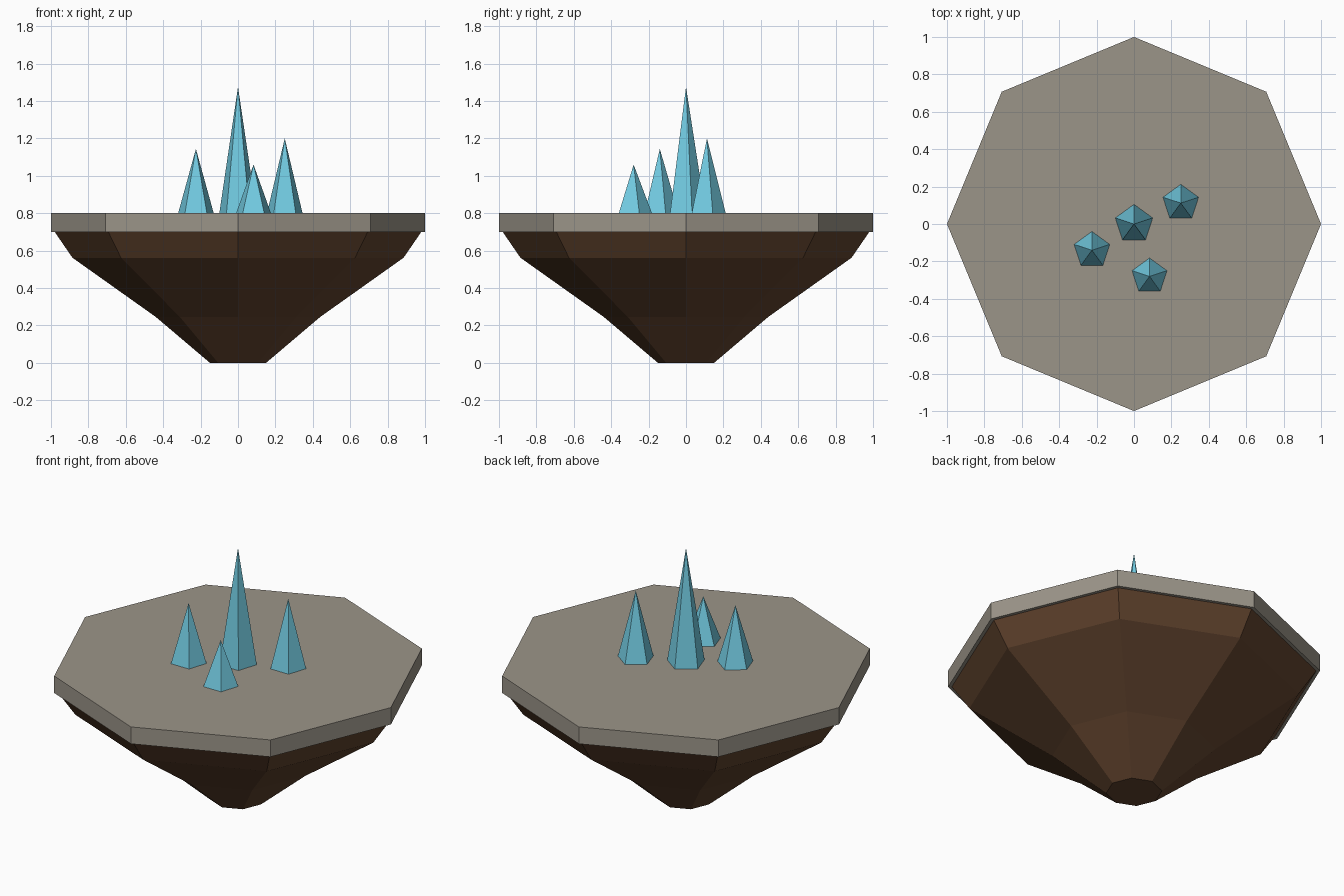
import bpy, bmesh
from math import sin, cos, pi, radians

if "Cube" in bpy.data.objects:
    bpy.data.objects.remove(bpy.data.objects["Cube"])


def material(name, rgb):
    mat = bpy.data.materials.new(name)
    mat.diffuse_color = (*rgb, 1)
    mat.use_nodes = True
    mat.node_tree.nodes["Principled BSDF"].inputs["Base Color"].default_value = mat.diffuse_color
    return mat


def stacked_rings(name, rings, sides, start, mat, centre=(0, 0)):
    """Flat-faced solid from (radius, z) rings; a zero radius makes a point."""
    bm = bmesh.new()
    loops = []
    for r, z in rings:
        count = sides if r else 1
        loops.append([bm.verts.new((r * cos(start + 2 * pi * i / sides),
                                    r * sin(start + 2 * pi * i / sides), z))
                      for i in range(count)])
    for low, high in zip(loops, loops[1:]):
        for i in range(sides):
            j = (i + 1) % sides
            if len(high) == 1:
                bm.faces.new((low[i], low[j], high[0]))
            else:
                bm.faces.new((low[i], low[j], high[j], high[i]))
    bm.faces.new(loops[0][::-1])
    if len(loops[-1]) > 1:
        bm.faces.new(loops[-1])
    mesh = bpy.data.meshes.new(name)
    bm.to_mesh(mesh)
    bm.free()
    mesh.materials.append(mat)
    obj = bpy.data.objects.new(name, mesh)
    obj.location = (*centre, 0)
    bpy.context.collection.objects.link(obj)
    return obj


stone = material("stone", (0.33, 0.30, 0.25))
earth = material("earth", (0.12, 0.057, 0.027))
crystal = material("crystal", (0.17, 0.60, 0.76))

# Octagonal stone top
stacked_rings("stone_slab", [(1.0, 0.70), (1.0, 0.80)], 8, 0, stone)

# Tapering earth underside
stacked_rings("earth_underside",
              [(0.15, 0), (0.44, 0.246), (0.885, 0.562), (0.98, 0.70)], 8, 0, earth)

# Five-sided crystal spikes: x, y, radius, tip height
spikes = [(0, 0, 0.105, 1.476), (0.25, 0.112, 0.10, 1.20),
          (-0.225, -0.14, 0.10, 1.144), (0.083, -0.28, 0.098, 1.06)]
for n, (x, y, r, tip) in enumerate(spikes, 1):
    stacked_rings(f"crystal_{n}", [(r, 0.80), (0, tip)], 5, radians(90), crystal, (x, y))
